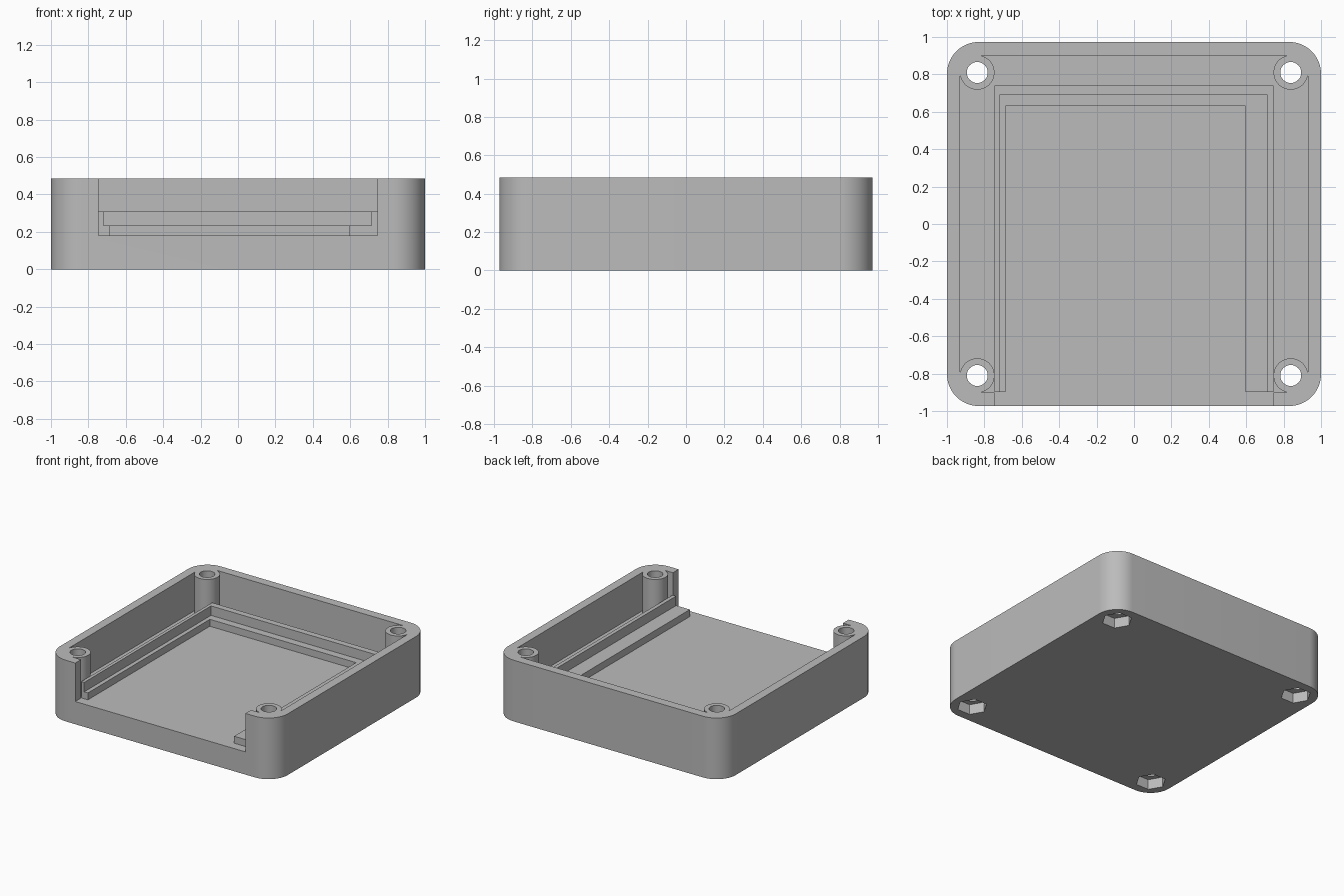
import bpy, bmesh
from math import radians, cos, sin

if "Cube" in bpy.data.objects:
    bpy.data.objects.remove(bpy.data.objects["Cube"])

HX, HY, HEIGHT, FLOOR = 1.0, 0.973, 0.485, 0.18
PX, PY, POST_R = 0.838, 0.81, 0.092      # screw post centres and radius
CORNERS = [(1, 1), (-1, 1), (-1, -1), (1, -1)]

grey = bpy.data.materials.new("plain grey")
grey.use_nodes = True
grey.diffuse_color = (0.5, 0.5, 0.5, 1)
grey.node_tree.nodes["Principled BSDF"].inputs["Base Color"].default_value = grey.diffuse_color


def prism(name, outline, z0, z1):
    """Extrude a closed 2D outline between two heights."""
    bm = bmesh.new()
    base = bm.faces.new([bm.verts.new((x, y, z0)) for x, y in outline])
    up = bmesh.ops.extrude_face_region(bm, geom=[base])["geom"]
    bmesh.ops.translate(bm, vec=(0, 0, z1 - z0),
                        verts=[v for v in up if isinstance(v, bmesh.types.BMVert)])
    bmesh.ops.recalc_face_normals(bm, faces=bm.faces)
    mesh = bpy.data.meshes.new(name)
    bm.to_mesh(mesh)
    bm.free()
    mesh.materials.append(grey)
    obj = bpy.data.objects.new(name, mesh)
    bpy.context.collection.objects.link(obj)
    return obj


def arc(cx, cy, r, start, end, steps):
    angles = [radians(start + (end - start) * i / steps) for i in range(steps + 1)]
    return [(cx + r * cos(a), cy + r * sin(a)) for a in angles]


def rect(x0, x1, y0, y1):
    return [(x0, y0), (x1, y0), (x1, y1), (x0, y1)]


def cut(target, cutter):
    """Apply a boolean difference and discard the cutter."""
    cutter.hide_render = True
    mod = target.modifiers.new("cut", "BOOLEAN")
    mod.operation, mod.solver, mod.object = "DIFFERENCE", "EXACT", cutter
    bpy.context.view_layer.objects.active = target
    bpy.ops.object.modifier_apply(modifier=mod.name)
    bpy.data.objects.remove(cutter)


# Rounded outer block
radius = 0.17
outer = []
for i, (sx, sy) in enumerate(CORNERS):
    outer += arc(sx * (HX - radius), sy * (HY - radius), radius, 90 * i, 90 * i + 90, 16)
case = prism("case_shell", outer, 0, HEIGHT)

# Cavity whose outline wraps round the inner side of each corner post
cavity = []
for i, (sx, sy) in enumerate(CORNERS):
    turn = 90 * i
    wrap = arc(sx * PX, sy * PY, POST_R, turn - 10, turn - 260, 32)
    on_side, on_end = (0, -1) if i % 2 == 0 else (-1, 0)
    wrap[on_side] = (sx * (PX + POST_R), wrap[on_side][1])
    wrap[on_end] = (wrap[on_end][0], sy * (PY + POST_R))
    cavity += wrap
cut(case, prism("cavity_cutter", cavity, FLOOR, HEIGHT + 0.1))

# Front opening down to the floor
cut(case, prism("opening_cutter", rect(-0.746, 0.746, -1.1, -0.85), FLOOR, HEIGHT + 0.1))

# Screw holes with hexagonal nut pockets underneath
for sx, sy in CORNERS:
    cut(case, prism("hole_cutter", arc(sx * PX, sy * PY, 0.056, 0, 348.75, 31), -0.1, HEIGHT + 0.1))
    cut(case, prism("nut_cutter", arc(sx * PX, sy * PY, 0.11, 0, 300, 5), -0.1, 0.08))

# Stepped rails along both sides and the back, open to the front
FRONT = -0.898


def rail(name, outer_x, outer_y, left, right, back, top):
    outline = [(-outer_x, FRONT), (-outer_x, outer_y), (outer_x, outer_y), (outer_x, FRONT),
               (right, FRONT), (right, back), (left, back), (left, FRONT)]
    return prism(name, outline, FLOOR - 0.02, top)


rail("board_lip", 0.745, 0.74, -0.72, 0.715, 0.69, 0.31)
rail("board_ledge", 0.735, 0.72, -0.688, 0.595, 0.63, 0.235)

# Smooth curved walls, sharp edges kept
bpy.ops.object.select_all(action="DESELECT")
case.select_set(True)
bpy.context.view_layer.objects.active = case
bpy.ops.object.shade_smooth_by_angle(angle=radians(25))
